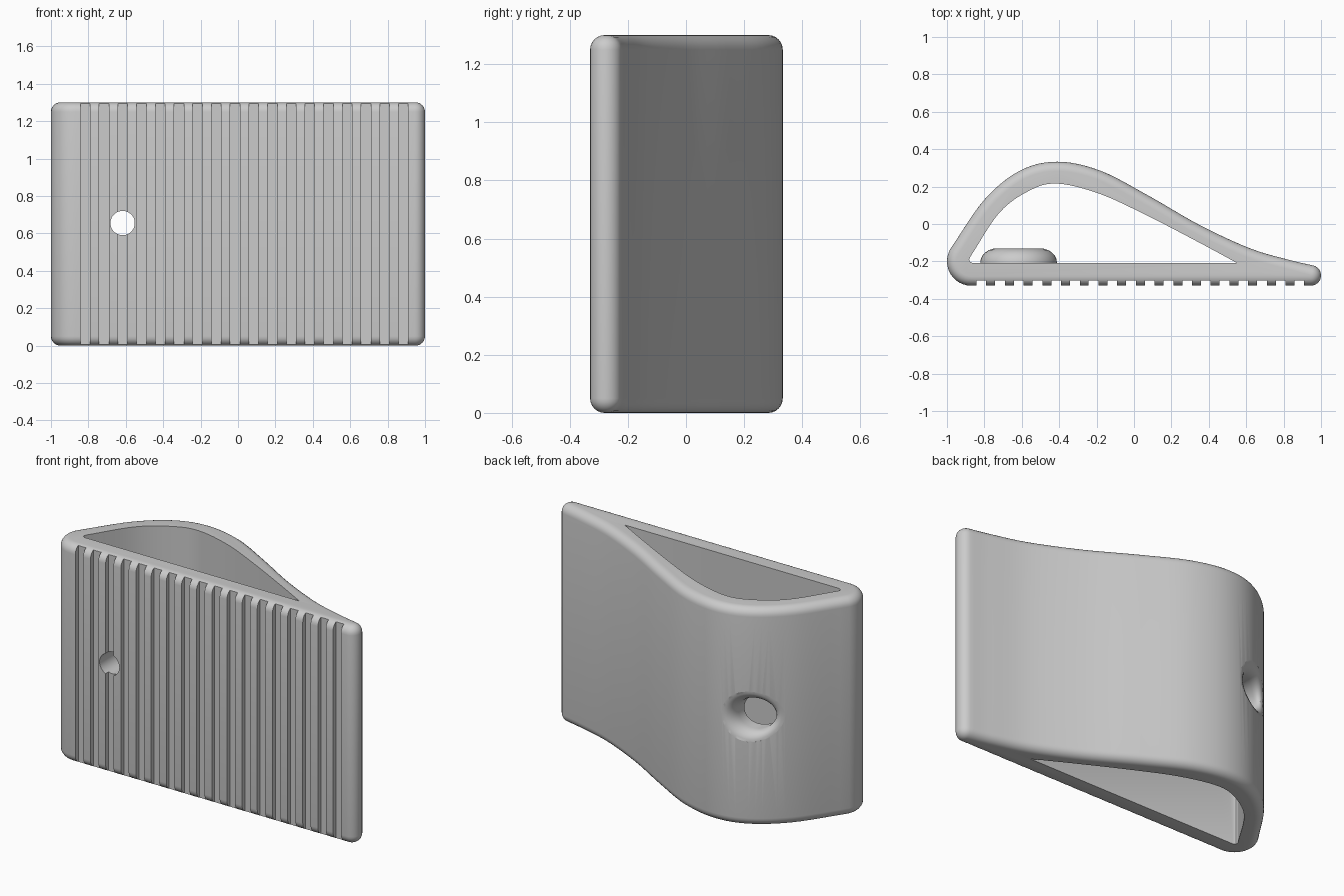
import bpy, bmesh, math
from mathutils import Vector

cube = bpy.data.objects.get("Cube")
if cube:
    bpy.data.objects.remove(cube, do_unlink=True)

HEIGHT, FILLET = 1.3, 0.05
HOLE_X, HOLE_Z = -0.617, 0.655

grey = bpy.data.materials.new("plain grey")
grey.use_nodes = True
colour = (0.6, 0.6, 0.6, 1)
grey.diffuse_color = colour
grey.node_tree.nodes["Principled BSDF"].inputs["Base Color"].default_value = colour


def spline(pts, steps=6):
    """Smooth curve through the points."""
    p = [Vector(q) for q in pts]
    p = [2 * p[0] - p[1]] + p + [2 * p[-1] - p[-2]]
    out = []
    for a, b, c, d in zip(p, p[1:], p[2:], p[3:]):
        for i in range(steps):
            t = i / steps
            out.append(0.5 * (2 * b + (c - a) * t + (2 * a - 5 * b + 4 * c - d) * t ** 2
                              + (3 * b - a - 3 * c + d) * t ** 3))
    return out + [p[-2]]


def arc(cx, cy, r, start, end, n=12):
    angles = [math.radians(start + (end - start) * i / n) for i in range(n + 1)]
    return [Vector((cx + r * math.cos(a), cy + r * math.sin(a))) for a in angles]


def inset(loop, dist):
    """Move a clockwise outline inwards."""
    out = []
    for i, p in enumerate(loop):
        before = (p - loop[i - 1]).normalized()
        after = (loop[(i + 1) % len(loop)] - p).normalized()
        t = (before + after).normalized()
        out.append(p + Vector((t.y, -t.x)) * dist)
    return out


def loft(name, rings):
    """Closed solid through a stack of rings."""
    bm = bmesh.new()
    rows = [[bm.verts.new(v) for v in ring] for ring in rings]
    n = len(rows[0])
    for lo, hi in zip(rows, rows[1:]):
        for i in range(n):
            j = (i + 1) % n
            bm.faces.new((lo[i], lo[j], hi[j], hi[i]))
    bm.faces.new(rows[0][::-1])
    bm.faces.new(rows[-1])
    bmesh.ops.recalc_face_normals(bm, faces=bm.faces)
    mesh = bpy.data.meshes.new(name)
    bm.to_mesh(mesh)
    bm.free()
    mesh.materials.append(grey)
    ob = bpy.data.objects.new(name, mesh)
    bpy.context.collection.objects.link(ob)
    return ob


def prism(name, outline, z0, z1):
    return loft(name, [[(p[0], p[1], z) for p in outline] for z in (z0, z1)])


def lathe(name, profile, n=48):
    """Solid turned about the hole axis; profile holds (radius, y)."""
    rings = []
    for r, y in profile:
        ring = []
        for i in range(n):
            a = math.tau * i / n
            x = HOLE_X + r * math.cos(a)
            ring.append((x, y(x) if callable(y) else y, HOLE_Z + r * math.sin(a)))
        rings.append(ring)
    return loft(name, rings)


def combine(target, tool, operation):
    tool.hide_render = True
    mod = target.modifiers.new(operation.lower(), 'BOOLEAN')
    mod.operation, mod.object, mod.solver = operation, tool, 'EXACT'
    bpy.context.view_layer.objects.active = target
    bpy.ops.object.modifier_apply(modifier=mod.name)
    bpy.data.objects.remove(tool, do_unlink=True)


# Outer outline: curved back, round thin end, flat front, round thick end
back = spline([(-.983, -.135), (-.8, .13), (-.61, .285), (-.41, .333), (-.18, .285),
               (.08, .15), (.35, -.005), (.62, -.13), (.83, -.192), (.959, -.222)])
outline = back + arc(.945, -.275, .055, 75, -90)[1:] + arc(-.87, -.2, .13, 270, 150)[:-1]

# Body with rounded bottom and top rims, lofted from the base upwards
rim = [math.radians(15 * i) for i in range(7)]
levels = [(FILLET * (1 - math.cos(a)), FILLET * (1 - math.sin(a))) for a in reversed(rim)]
levels += [(d, HEIGHT - z) for d, z in reversed(levels)]
body = loft("wedge_body", [[(p.x, p.y, z) for p in inset(outline, d)] for d, z in levels])

# Hollow core, open at top and bottom
core = spline([(-.872, -.17), (-.72, .06), (-.56, .178), (-.41, .216), (-.18, .16),
               (.08, .04), (.35, -.1), (.55, -.208)])
core += [Vector(p) for p in ((-.865, -.208), (-.88, -.2), (-.881, -.187))]
combine(body, prism("core_cutter", core, -.1, HEIGHT + .1), 'DIFFERENCE')

# Round boss inside, on the front plate
boss = [(.205, -.25), (.205, -.207)]
boss += [(.115 + .09 * math.cos(a), -.207 + .077 * math.sin(a)) for a in rim[1:]]
combine(body, lathe("boss", boss), 'UNION')

# Vertical grip grooves on the front
for k in range(18):
    x = -.816 + .1 * k
    box = [(x - .026, -.4), (x - .026, -.302), (x + .026, -.302), (x + .026, -.4)]
    combine(body, prism("groove_cutter", box, -.1, HEIGHT + .1), 'DIFFERENCE')

# Screw hole through plate and boss
combine(body, lathe("screw_hole_cutter", [(.065, -.5), (.065, -.08)]), 'DIFFERENCE')


def surface(offset):
    """Depth function parallel to the curved back."""
    def y(x):
        for a, b in zip(back, back[1:]):
            if a.x <= x <= b.x:
                return a.y + (b.y - a.y) * (x - a.x) / (b.x - a.x) + offset
        return offset
    return y


# Access hole in the back wall with a rounded outer lip
lip = [(.095, -.06)]
lip += [(.095 + .055 * (1 - math.cos(a)), surface(-.07 * (1 - math.sin(a)))) for a in rim]
lip += [(.17, surface(.02)), (.17, .6)]
combine(body, lathe("access_hole_cutter", lip), 'DIFFERENCE')

bpy.ops.object.select_all(action='DESELECT')
body.select_set(True)
bpy.context.view_layer.objects.active = body
bpy.ops.object.shade_smooth_by_angle(angle=math.radians(32))
